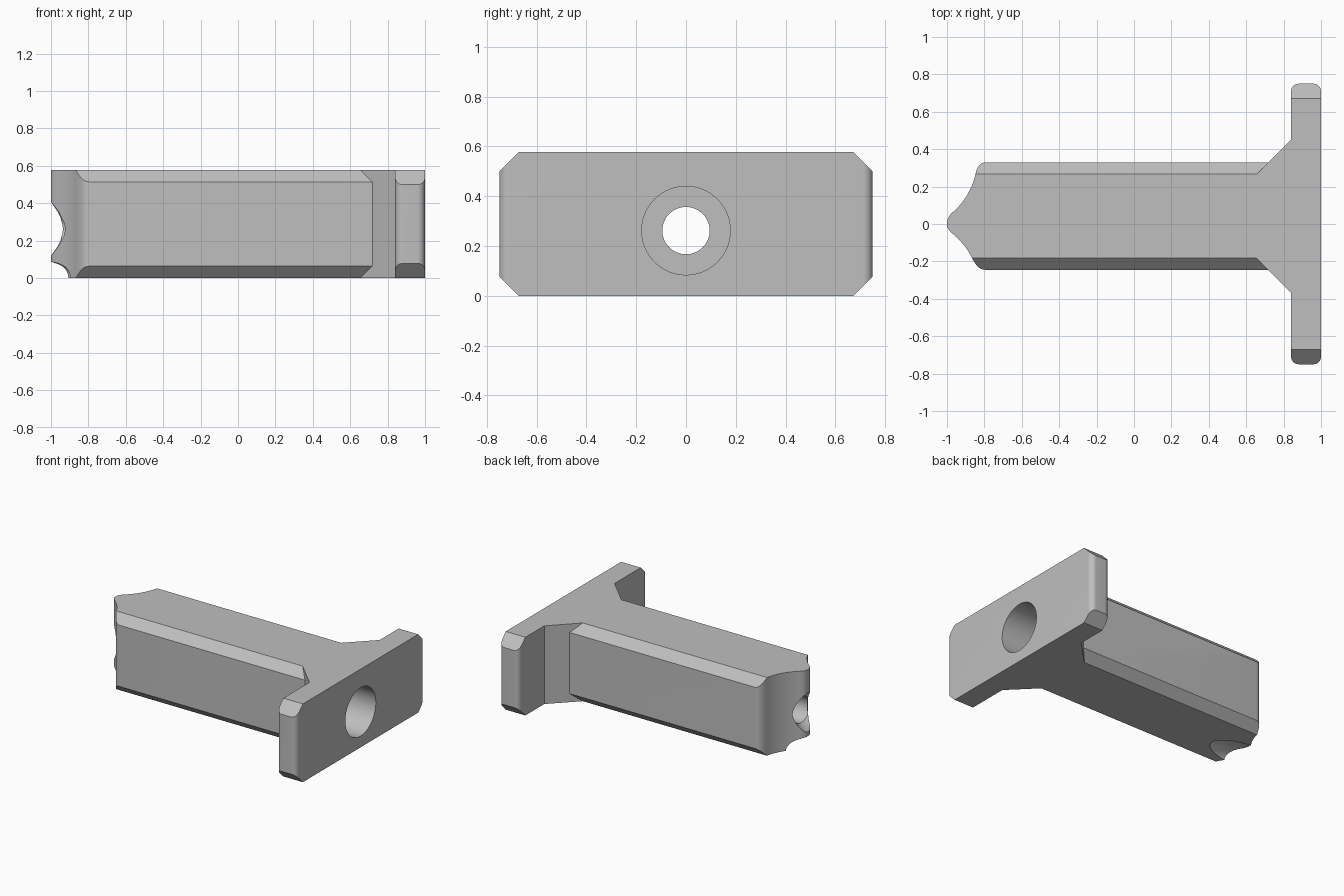
import bpy, bmesh, math
from mathutils import Vector, Matrix
from mathutils.geometry import interpolate_bezier

if "Cube" in bpy.data.objects:
    bpy.data.objects.remove(bpy.data.objects["Cube"], do_unlink=True)

H = 0.577          # overall height
BORE_Z = 0.262     # height of the bore axis

grey = bpy.data.materials.new("plain_grey")
grey.use_nodes = True
grey.diffuse_color = (0.52, 0.52, 0.52, 1)
grey.node_tree.nodes["Principled BSDF"].inputs["Base Color"].default_value = (0.52, 0.52, 0.52, 1)


def add_object(name, bm):
    bmesh.ops.recalc_face_normals(bm, faces=bm.faces)
    mesh = bpy.data.meshes.new(name)
    bm.to_mesh(mesh)
    bm.free()
    mesh.materials.append(grey)
    obj = bpy.data.objects.new(name, mesh)
    bpy.context.collection.objects.link(obj)
    return obj


def prism(name, points, offset):
    """Extrude a closed 3D outline along an offset."""
    bm = bmesh.new()
    face = bm.faces.new([bm.verts.new(p) for p in points])
    ext = bmesh.ops.extrude_face_region(bm, geom=[face], use_keep_orig=True)
    moved = [v for v in ext["geom"] if isinstance(v, bmesh.types.BMVert)]
    bmesh.ops.translate(bm, verts=moved, vec=offset)
    return add_object(name, bm)


def plan_prism(name, outline, low=0.0, high=H):
    return prism(name, [(x, y, low) for x, y in outline], (0, 0, high - low))


def octagon_bar(name, y0, y1, c):
    """Long bar along x with chamfered corners."""
    section = [(y0 + c, 0), (y1 - c, 0), (y1, c), (y1, H - c),
               (y1 - c, H), (y0 + c, H), (y0, H - c), (y0, c)]
    return prism(name, [(-1.2, y, z) for y, z in section], (2.4, 0, 0))


def cone_x(name, x0, x1, r0, r1):
    bm = bmesh.new()
    turn = Matrix.Translation(((x0 + x1) / 2, 0, BORE_Z)) @ Matrix.Rotation(math.pi / 2, 4, "Y")
    bmesh.ops.create_cone(bm, cap_ends=True, segments=64, radius1=r0, radius2=r1,
                          depth=x1 - x0, matrix=turn)
    return add_object(name, bm)


def combine(target, tool, operation):
    tool.hide_render = True
    mod = target.modifiers.new(operation.lower(), "BOOLEAN")
    mod.operation = operation
    mod.solver = "EXACT"
    mod.object = tool
    bpy.context.view_layer.objects.active = target
    bpy.ops.object.modifier_apply(modifier=mod.name)
    bpy.data.objects.remove(tool, do_unlink=True)


# Shank with a pointed nose: curve segments as knot, handle, handle, knot
nose_curves = [
    ((-0.79, 0.33), (-0.825, 0.33), (-0.84, 0.3), (-0.847, 0.27)),
    ((-0.847, 0.27), (-0.86, 0.2), (-0.9, 0.13), (-0.955, 0.075)),
    ((-0.955, 0.075), (-0.985, 0.05), (-1, 0.035), (-1, 0)),
    ((-1, 0), (-1, -0.025), (-0.985, -0.04), (-0.96, -0.06)),
    ((-0.96, -0.06), (-0.92, -0.095), (-0.885, -0.14), (-0.865, -0.185)),
    ((-0.865, -0.185), (-0.84, -0.225), (-0.83, -0.245), (-0.79, -0.245)),
]
outline = [(0.9, 0.33)]
for k0, h0, h1, k1 in nose_curves:
    pts = interpolate_bezier(*[Vector((*p, 0)) for p in (k0, h0, h1, k1)], 10)
    outline += [(p.x, p.y) for p in pts[:-1]]
outline += [(-0.79, -0.245), (0.9, -0.245)]
model = plan_prism("t_shaped_slider", outline, -0.1, H + 0.1)
combine(model, octagon_bar("shank_section", -0.245, 0.33, 0.063), "INTERSECT")

# Flared neck between the shank and the end plate
combine(model, plan_prism("neck", [(0.655, 0.267), (0.84, 0.452), (0.92, 0.452),
                                   (0.92, -0.367), (0.84, -0.367), (0.655, -0.182)]), "UNION")

# End plate with rounded upright edges and chamfered corners
r = 0.04
plate_outline = []
for cx, cy, start in [(1 - r, 0.75 - r, 0), (0.84 + r, 0.75 - r, 90),
                      (0.84 + r, -0.75 + r, 180), (1 - r, -0.75 + r, 270)]:
    for i in range(9):
        a = math.radians(start + i * 90 / 8)
        plate_outline.append((cx + r * math.cos(a), cy + r * math.sin(a)))
plate = plan_prism("end_plate", plate_outline, -0.1, H + 0.1)
combine(plate, octagon_bar("plate_section", -0.75, 0.75, 0.078), "INTERSECT")
combine(model, plate, "UNION")

# Through hole, wide bore from the plate end, countersink at the nose
combine(model, cone_x("through_hole", -1.2, 1.2, 0.095, 0.095), "DIFFERENCE")
combine(model, cone_x("wide_bore", -0.5, 1.2, 0.178, 0.178), "DIFFERENCE")
combine(model, cone_x("countersink", -1.04, -0.94, 0.178, 0.093), "DIFFERENCE")

# Shallow scoop under the nose
bm = bmesh.new()
bmesh.ops.create_uvsphere(bm, u_segments=48, v_segments=24, radius=1,
                          matrix=Matrix.Translation((-1.02, 0, 0)) @ Matrix.Diagonal((0.34, 0.14, 0.087, 1)))
combine(model, add_object("scoop", bm), "DIFFERENCE")

bpy.ops.object.select_all(action="DESELECT")
model.select_set(True)
bpy.context.view_layer.objects.active = model
bpy.ops.object.shade_smooth_by_angle(angle=math.radians(25))
